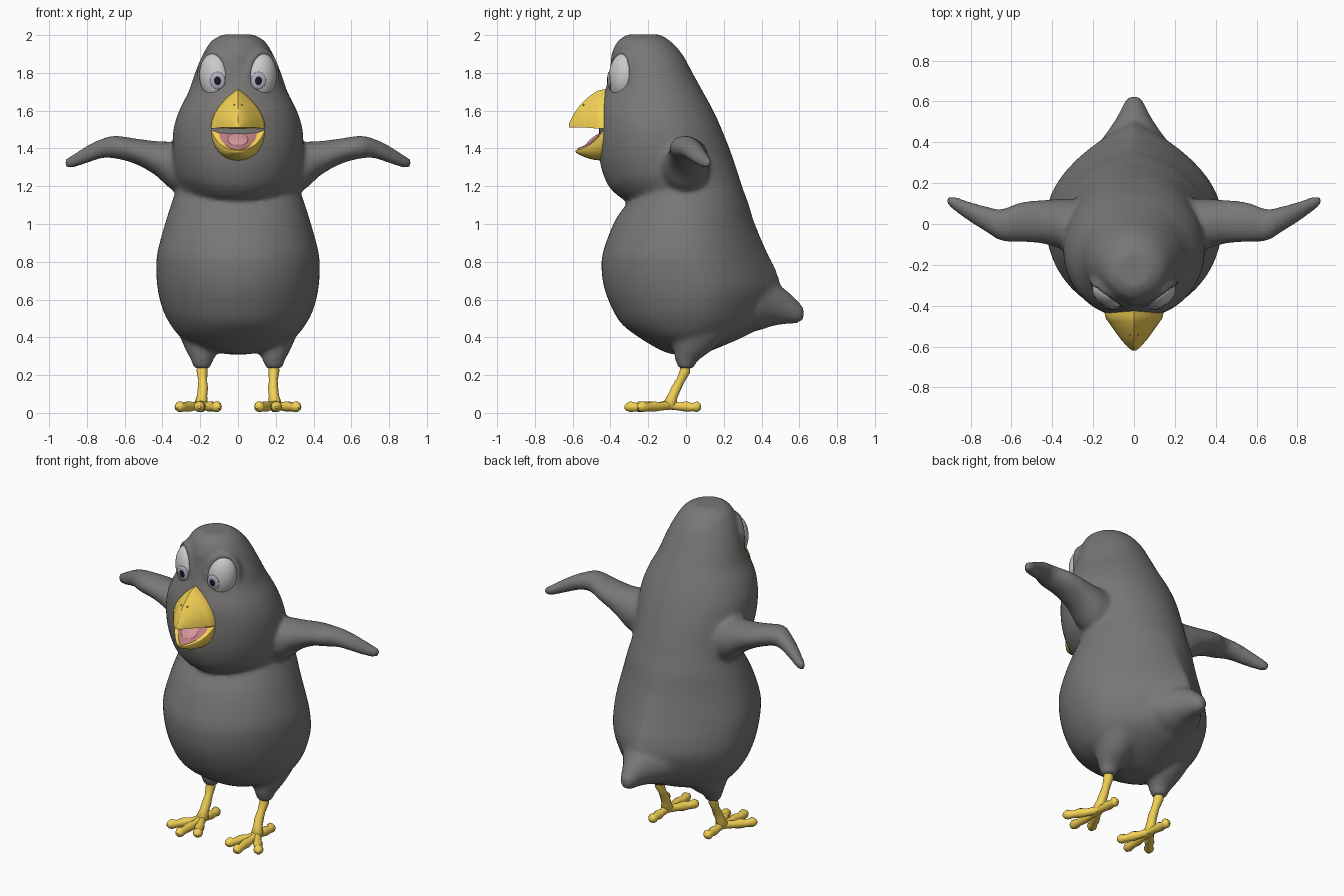
import bpy, bmesh
from math import sin, cos, pi, radians, sqrt
from mathutils import Vector, Matrix

if "Cube" in bpy.data.objects:
    bpy.data.objects.remove(bpy.data.objects["Cube"])


def material(name, rgb):
    m = bpy.data.materials.new(name)
    m.diffuse_color = (*rgb, 1)
    m.use_nodes = True
    m.node_tree.nodes["Principled BSDF"].inputs["Base Color"].default_value = m.diffuse_color
    return m


GREY = material("dark_grey", (0.19, 0.185, 0.18))
YELLOW = material("yellow", (0.90, 0.64, 0.09))
WHITE = material("white", (0.95, 0.95, 0.95))
IRIS = material("iris", (0.45, 0.45, 0.58))
BLACK = material("black", (0.01, 0.01, 0.015))
NOSTRIL = material("nostril", (0.40, 0.27, 0.05))
PINK = material("pink", (0.50, 0.20, 0.21))
TONGUE = material("tongue", (0.66, 0.30, 0.32))


def finish(name, bm, mat=None):
    bmesh.ops.recalc_face_normals(bm, faces=bm.faces)
    me = bpy.data.meshes.new(name)
    bm.to_mesh(me)
    bm.free()
    for p in me.polygons:
        p.use_smooth = True
    ob = bpy.data.objects.new(name, me)
    bpy.context.collection.objects.link(ob)
    me.materials.append(mat or GREY)
    return ob


def loft(name, rings, mat=None):
    """Skin a list of equal-sized point rings and cap both ends."""
    bm = bmesh.new()
    vs = [[bm.verts.new(p) for p in r] for r in rings]
    n = len(vs[0])
    for a, b in zip(vs, vs[1:]):
        for i in range(n):
            j = (i + 1) % n
            bm.faces.new((a[i], a[j], b[j], b[i]))
    bm.faces.new(vs[0])
    bm.faces.new(vs[-1])
    return finish(name, bm, mat)


def smooth_rows(rows, k=4):
    """Catmull-Rom interpolation between parameter rows."""
    out, last = [], len(rows) - 1
    for i in range(last):
        quad = zip(rows[max(i - 1, 0)], rows[i], rows[i + 1], rows[min(i + 2, last)])
        quad = list(quad)
        for t in [j / k for j in range(k)]:
            out.append([.5 * (2 * b + (c - a) * t + (2 * a - 5 * b + 4 * c - d) * t * t
                              + (3 * b - a - 3 * c + d) * t ** 3) for a, b, c, d in quad])
    return out + [list(rows[-1])]


def ellipse(c, u, v, n=24):
    c, u, v = Vector(c), Vector(u), Vector(v)
    return [c + u * cos(2 * pi * i / n) + v * sin(2 * pi * i / n) for i in range(n)]


def ball(name, matrix, mat):
    bm = bmesh.new()
    bmesh.ops.create_uvsphere(bm, u_segments=28, v_segments=18, radius=1, matrix=matrix)
    return finish(name, bm, mat)


def tube(name, pts, mat):
    """Tube along (x, y, z, radius) points."""
    cu = bpy.data.curves.new(name, 'CURVE')
    cu.dimensions = '3D'
    cu.bevel_depth, cu.bevel_resolution, cu.use_fill_caps = 1, 3, True
    sp = cu.splines.new('POLY')
    sp.points.add(len(pts) - 1)
    for p, (x, y, z, r) in zip(sp.points, pts):
        p.co, p.radius = (x, y, z, 1), r
    sp.use_smooth = True
    cu.materials.append(mat)
    bpy.context.collection.objects.link(bpy.data.objects.new(name, cu))


# Torso and head: z at front, z at side/back, half width, front y, back y, back and front pointedness
torso = [(.31, .31, .06, -.08, .08, 1, 1), (.34, .34, .18, -.15, .16, 1, 1), (.40, .40, .30, -.25, .30, 1.4, 1),
         (.47, .47, .36, -.34, .42, 1.8, 1), (.55, .55, .40, -.39, .47, 1.9, 1), (.65, .65, .425, -.43, .505, 1.9, 1),
         (.75, .75, .433, -.447, .48, 1.8, 1), (.85, .85, .427, -.44, .43, 1.6, 1), (1.0, 1.0, .387, -.385, .365, 1.3, 1),
         (1.08, 1.11, .352, -.335, .33, 1.1, 1), (1.115, 1.19, .325, -.30, .30, 1, 1)]
head = [(1.14, 1.23, .33, -.35, .287, 1, 1), (1.2, 1.27, .337, -.41, .275, 1, 1), (1.3, 1.33, .343, -.45, .255, 1, 1),
        (1.4, 1.4, .347, -.462, .23, 1, .95), (1.5, 1.5, .342, -.46, .19, 1, .92), (1.6, 1.6, .312, -.455, .145, 1, .95),
        (1.7, 1.7, .262, -.43, .09, 1, 1.15), (1.8, 1.8, .228, -.405, .035, 1, 1.35), (1.9, 1.9, .185, -.395, -.02, 1, 1.3),
        (1.97, 1.97, .14, -.36, -.085, 1, 1.1), (2.003, 2.003, .08, -.31, -.14, 1, 1)]


def body_ring(zf, zb, w, yf, yb, e, f, n=48):
    yc, ry, out = (yf + yb) / 2, (yb - yf) / 2, []
    for i in range(n):
        t = 2 * pi * i / n
        s, c = sin(t), cos(t)
        x = w * abs(s) ** (f if c > 0 else e) * (1 if s > 0 else -1)
        out.append((x, yc - ry * c, zf + (zb - zf) * (s * s if c > 0 else 1)))
    return out


body = loft("body", [body_ring(*r) for r in smooth_rows(torso) + smooth_rows(head)])
parts = []

# Tail
parts.append(loft("tail", [ellipse((0, y, z), (rx, 0, 0), (0, 0, rz)) for y, z, rx, rz in smooth_rows(
    [(.25, .58, .22, .17), (.38, .58, .18, .145), (.46, .575, .125, .115), (.53, .56, .08, .09),
     (.59, .535, .05, .06), (.625, .525, .025, .03)])]))

wing = [(.22, .0, 1.29, .12, .13), (.34, .0, 1.305, .125, .13), (.44, .01, 1.35, .108, .09),
        (.55, .01, 1.387, .098, .067), (.65, -.005, 1.407, .078, .061), (.72, .022, 1.40, .064, .052),
        (.80, .058, 1.368, .05, .046), (.88, .1, 1.33, .035, .034), (.918, .118, 1.323, .018, .02)]
thigh = [(.235, .0, .044, .04), (.28, .005, .06, .062), (.35, .045, .095, .115), (.45, .07, .13, .165), (.55, .06, .11, .14)]

for s, side in ((-1, "right"), (1, "left")):
    # Wings and feathered thighs
    parts.append(loft("wing", [ellipse((s * x, y, z), (0, ry, 0), (0, 0, rz)) for x, y, z, ry, rz in smooth_rows(wing)]))
    parts.append(loft("thigh", [ellipse((s * .19, y, z), (rx, 0, 0), (0, ry, 0)) for z, y, rx, ry in smooth_rows(thigh)]))

    # Eyes with raised rims
    place = (Matrix.Translation((s * .123, -.335, 1.78)) @ Matrix.Rotation(s * radians(35), 4, 'Z')
             @ Matrix.Rotation(s * .12, 4, 'Y'))
    a, b, c = .087, .068, .125
    ball(side + "_eye", place @ Matrix.Diagonal((a, b, c, 1)), WHITE)
    rim = [ellipse(place @ Vector((.092 * cos(t), .0, .131 * sin(t))),
                   place.to_3x3() @ Vector((.019 * cos(t), 0, .019 * sin(t))),
                   place.to_3x3() @ Vector((0, .024, 0)), 10) for t in [2 * pi * i / 32 for i in range(33)]]
    parts.append(loft("eye_rim", rim))
    dx, dz = -s * .052, -.028
    p = Vector((dx, -b * sqrt(1 - (dx / a) ** 2 - (dz / c) ** 2), dz))
    nrm = Vector((p.x / a ** 2, p.y / b ** 2, p.z / c ** 2)).normalized()
    turn = nrm.to_track_quat('-Y', 'Z').to_matrix().to_4x4()
    for name, mat, off, size in (("iris", IRIS, -.005, (.04, .011, .046)), ("pupil", BLACK, .003, (.019, .006, .024))):
        ball(f"{side}_{name}", place @ Matrix.Translation(p + nrm * off) @ turn @ Matrix.Diagonal((*size, 1)), mat)

    # Leg and knobbly toes
    tube(side + "_leg", [(s * .19, .0, .29, .026), (s * .19, -.005, .22, .029), (s * .187, -.03, .17, .023),
                         (s * .186, -.052, .13, .027), (s * .19, -.07, .09, .027), (s * .195, -.085, .05, .036),
                         (s * .195, -.085, .02, .02)], YELLOW)
    for name, tx, ty in (("middle", .205, -.325), ("outer", .325, -.255), ("inner", .10, -.27), ("back", .195, .08)):
        toe = []
        for f, z, r in ((0, .042, .026), (.3, .034, .022), (.52, .034, .029), (.72, .03, .022),
                        (.87, .033, .03), (.96, .03, .02), (1, .03, .008)):
            toe.append((s * (.195 + (tx - .195) * f), -.085 + (ty + .085) * f, z, r))
        tube(f"{side}_{name}_toe", toe, YELLOW)

    # Nostrils
    ball(side + "_nostril", Matrix.Translation((s * .02, -.541, 1.63)) @ Matrix.Diagonal((.005, .008, .004, 1)), NOSTRIL)

# Merge the feathered parts into one soft skin
with bpy.context.temp_override(active_object=body, object=body, selected_objects=[body] + parts,
                               selected_editable_objects=[body] + parts):
    bpy.ops.object.join()
rm = body.modifiers.new("skin", 'REMESH')
rm.mode, rm.voxel_size, rm.use_smooth_shade = 'VOXEL', 0.014, True
sm = body.modifiers.new("soften", 'SMOOTH')
sm.factor, sm.iterations = 0.5, 8


def half_section(y, w, z0, z1, e, n=16):
    """Flat edge at z0, rounded ridge toward z1."""
    return [(w * (1 if cos(t) > 0 else -1) * abs(cos(t)) ** e, y, z0 + (z1 - z0) * sin(t))
            for t in [pi * i / n for i in range(n + 1)]]


# Beak, open mouth and tongue
upper = [(-.37, .146, 1.505, 1.72), (-.45, .142, 1.505, 1.71), (-.49, .118, 1.507, 1.692), (-.53, .09, 1.51, 1.66),
         (-.57, .06, 1.512, 1.618), (-.60, .033, 1.512, 1.57), (-.62, .01, 1.512, 1.53)]
lower = [(-.37, .148, 1.515, 1.335), (-.43, .144, 1.50, 1.335), (-.47, .122, 1.455, 1.338), (-.51, .092, 1.42, 1.345),
         (-.55, .057, 1.40, 1.36), (-.575, .03, 1.392, 1.372), (-.585, .01, 1.39, 1.382)]
beak = [loft("upper_beak", [half_section(*r, 1.9) for r in smooth_rows(upper)], YELLOW),
        loft("lower_beak", [half_section(*r, .9) for r in smooth_rows(lower)], YELLOW)]
loft("mouth", [half_section(y, w - .02, z - .01, z + .01, .5) for y, w, z, _ in lower[:6]], PINK)
ball("tongue", Matrix.Translation((0, -.485, 1.446)) @ Matrix.Rotation(radians(38), 4, 'X')
     @ Matrix.Diagonal((.055, .06, .015, 1)), TONGUE)
for ob in beak:
    bpy.ops.object.select_all(action='DESELECT')
    ob.select_set(True)
    bpy.context.view_layer.objects.active = ob
    bpy.ops.object.shade_smooth_by_angle(angle=radians(45))
